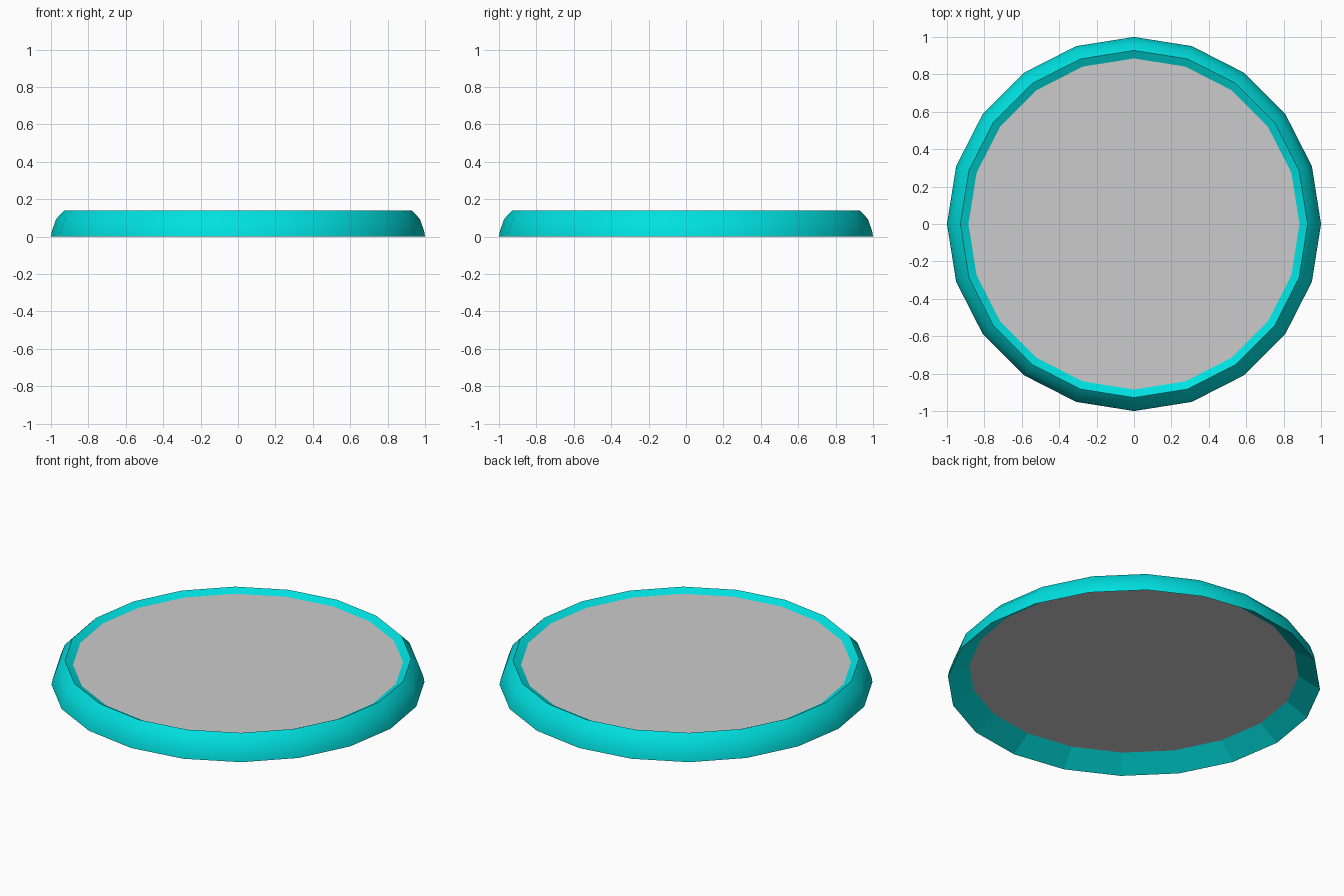
import bpy, bmesh, math

if "Cube" in bpy.data.objects:
    bpy.data.objects.remove(bpy.data.objects["Cube"])

SIDES = 20


def revolve(name, profile, sharp_rows=(), smooth_rows=(), color=None):
    """Spin a closed (radius, z) profile into a ring, or a solid if it touches the axis."""
    bm = bmesh.new()
    rings = []
    for r, z in profile:
        rings.append([bm.verts.new((r * math.cos(2 * math.pi * i / SIDES),
                                    r * math.sin(2 * math.pi * i / SIDES), z))
                      for i in range(SIDES)])
    n = len(rings)
    for k in range(n):
        a, b = rings[k], rings[(k + 1) % n]
        for i in range(SIDES):
            j = (i + 1) % SIDES
            f = bm.faces.new((a[i], a[j], b[j], b[i]))
            f.smooth = k in smooth_rows
    for k in sharp_rows:
        for i in range(SIDES):
            bm.edges.get((rings[k][i], rings[k][(i + 1) % SIDES])).smooth = False
    bmesh.ops.recalc_face_normals(bm, faces=bm.faces)
    mesh = bpy.data.meshes.new(name)
    bm.to_mesh(mesh)
    bm.free()
    obj = bpy.data.objects.new(name, mesh)
    bpy.context.collection.objects.link(obj)
    if color:
        mat = bpy.data.materials.new(name + "_color")
        mat.diffuse_color = color
        mat.use_nodes = True
        mat.node_tree.nodes["Principled BSDF"].inputs["Base Color"].default_value = mat.diffuse_color
        mesh.materials.append(mat)
    return obj


# Rounded outer rim: smooth outside and lip, faceted sloping underside
revolve("rim",
        [(1.0, 0.0), (0.995, 0.03), (0.972, 0.095), (0.928, 0.14),
         (0.885, 0.118), (0.885, 0.078)],
        sharp_rows=(0, 3, 4, 5), smooth_rows=(0, 1, 2, 3),
        color=(0.0, 0.75, 0.75, 1.0))

# Grey inset plate filling the rim
bpy.ops.mesh.primitive_cylinder_add(vertices=SIDES, radius=0.885, depth=0.04,
                                    location=(0, 0, 0.098))
plate = bpy.context.object
plate.name = "plate"
